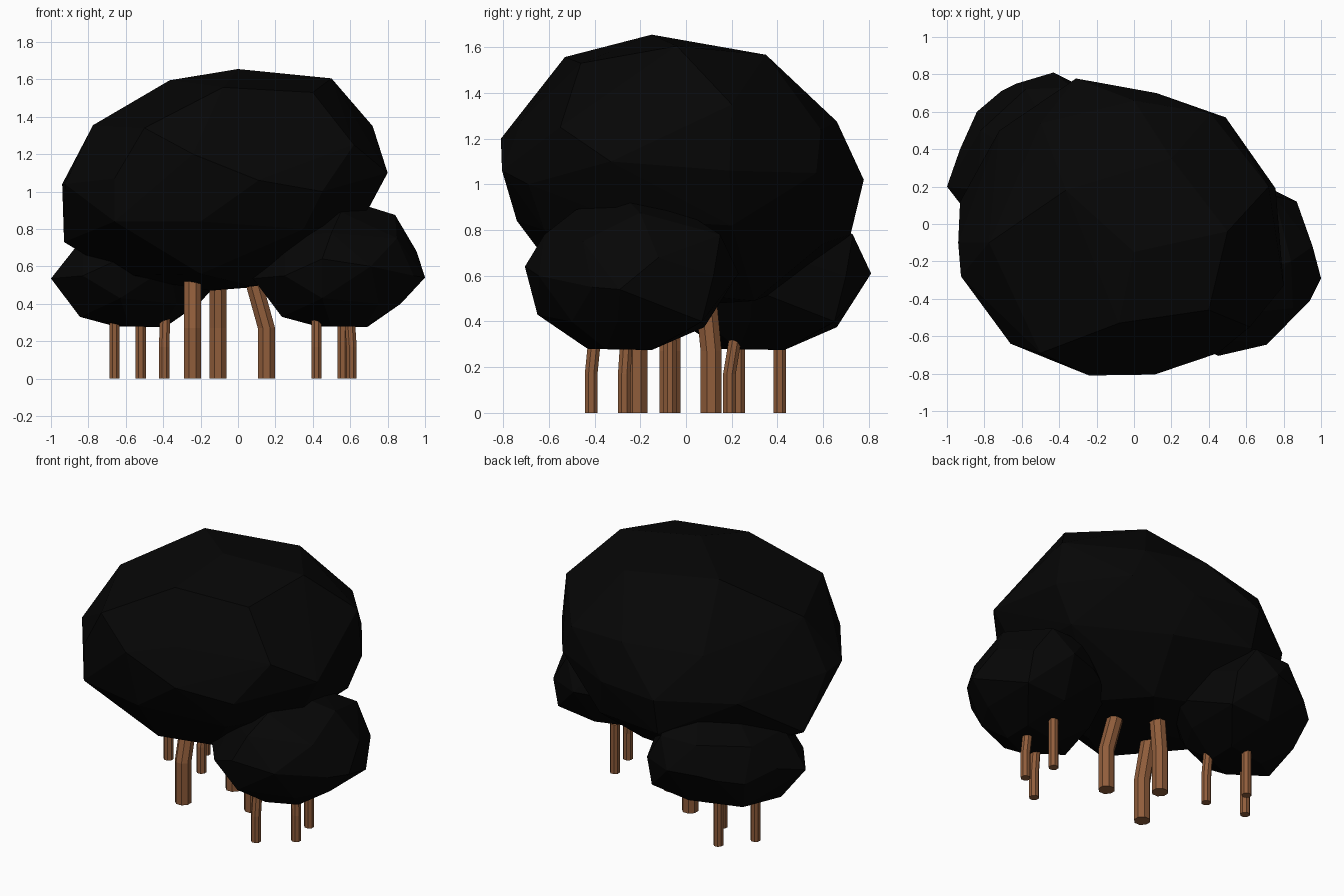
import bpy, bmesh, math
from mathutils import Vector

if "Cube" in bpy.data.objects:
    bpy.data.objects.remove(bpy.data.objects["Cube"])


def material(name, rgb):
    m = bpy.data.materials.new(name)
    m.diffuse_color = (*rgb, 1)
    m.use_nodes = True
    m.node_tree.nodes["Principled BSDF"].inputs["Base Color"].default_value = m.diffuse_color
    return m


LEAF = material("black_foliage", (0.0018, 0.0018, 0.0018))
BARK = material("brown_bark", (0.28, 0.11, 0.044))


def finish(bm, name, mat):
    bmesh.ops.recalc_face_normals(bm, faces=bm.faces)
    me = bpy.data.meshes.new(name)
    bm.to_mesh(me)
    bm.free()
    me.materials.append(mat)
    ob = bpy.data.objects.new(name, me)
    bpy.context.collection.objects.link(ob)
    return ob


def faceted_clump(name, rings, offset=(0, 0, 0)):
    """Flat-faced convex clump wrapped around rings of points."""
    bm = bmesh.new()
    for ring in rings:
        for p in ring:
            bm.verts.new(Vector(p) + Vector(offset))
    bmesh.ops.convex_hull(bm, input=bm.verts)
    loose = [v for v in bm.verts if not v.link_faces]
    bmesh.ops.delete(bm, geom=loose, context='VERTS')
    return finish(bm, name, LEAF)


def stem(name, base, bend_z, top, radius, sides=8):
    """Straight lower part with one bend towards the top point."""
    bm = bmesh.new()
    loops = []
    for c in ((*base, 0), (*base, bend_z), top):
        loops.append([bm.verts.new((c[0] + radius * math.cos(2 * math.pi * (i + .5) / sides),
                                    c[1] + radius * math.sin(2 * math.pi * (i + .5) / sides),
                                    c[2])) for i in range(sides)])
    for lo, hi in zip(loops, loops[1:]):
        for i in range(sides):
            j = (i + 1) % sides
            bm.faces.new((lo[i], lo[j], hi[j], hi[i]))
    bm.faces.new(loops[0])
    bm.faces.new(loops[-1])
    return finish(bm, name, BARK)


# Large upper foliage clump
crown_top = [(0, -.15, 1.655), (.5, -.04, 1.605), (-.365, .18, 1.595), (.4, -.46, 1.53),
             (.2, .35, 1.567), (-.08, -.53, 1.557)]
crown_upper = [(-.775, -.1, 1.355), (-.5, -.69, 1.34), (.05, -.72, 1.28), (.62, -.55, 1.25),
               (.72, .2, 1.35), (.41, .59, 1.24), (0, .66, 1.275), (-.5, .54, 1.27)]
crown_middle = [(-.94, -.1, 1.04), (-.925, -.28, 1.04), (-.66, -.64, 1.07), (-.24, -.81, 1.2),
                (.11, -.805, 1.06), (.45, -.69, 1.0), (.8, -.33, 1.1), (.757, .19, 1.06),
                (.49, .57, 1.05), (.12, .70, 1.0), (-.31, .778, 1.02), (-.72, .5, 1.0)]
crown_lower = [(-.93, .12, .73), (-.66, -.64, .84), (-.2, -.74, .84), (.35, -.62, .8),
               (.66, -.3, .85), (.65, .2, .82), (.2, .6, .74), (-.3, .72, .78)]
crown_base = [(-.63, 0, .55), (-.2, -.53, .56), (.07, -.33, .495), (.3, 0, .52),
              (.1, .3, .49), (-.15, 0, .47), (-.3, .4, .53)]
faceted_clump("upper_foliage", [crown_top, crown_upper, crown_middle, crown_lower, crown_base])

# Two identical smaller clumps
side_top = [(.68, -.25, .925), (.84, -.2, .875), (.55, -.48, .89), (.6, -.02, .89), (.45, -.2, .86)]
side_upper = [(.955, -.12, .68), (.85, -.45, .75), (.5, -.62, .78), (.25, -.4, .75),
              (.26, -.08, .75), (.5, .14, .78), (.75, .15, .78)]
side_middle = [(1.0, -.29, .54), (.94, -.41, .55), (.71, -.645, .6), (.45, -.705, .64),
               (.25, -.6, .55), (.08, -.38, .535), (.15, -.18, .6), (.24, .02, .55),
               (.37, .13, .58), (.45, .17, .6), (.65, .23, .61), (.87, .12, .6)]
side_lower = [(.87, -.3, .4), (.75, -.5, .4), (.45, -.65, .43), (.235, -.35, .33),
              (.3, -.05, .36), (.6, .08, .375), (.87, .07, .4)]
side_base = [(.69, -.15, .275), (.68, -.35, .28), (.5, -.43, .28), (.42, -.2, .28)]
side = [side_top, side_upper, side_middle, side_lower, side_base]
faceted_clump("right_foliage", side)
faceted_clump("left_foliage", side, (-1.08, .58, 0))

# Thick stems under the large clump
stem("thick_stem_right", (.152, -.07), .27, (.08, -.07, .53), .05)
stem("thick_stem_front", (-.243, -.215), .27, (-.243, -.15, .53), .05)
stem("thick_stem_back", (-.107, .11), .27, (-.107, .085, .53), .05)

# Thin stems under the side clumps
thin = [((.42, -.415), (.42, -.4)), ((.56, -.07), (.56, -.07)), ((.607, -.27), (.597, -.26)),
        ((-.395, .19), (-.39, .215)), ((-.66, .23), (-.66, .23)), ((-.52, .41), (-.52, .41))]
for i, (base, top) in enumerate(thin):
    stem(f"thin_stem_{i + 1}", base, .17, (*top, .32), .03)
